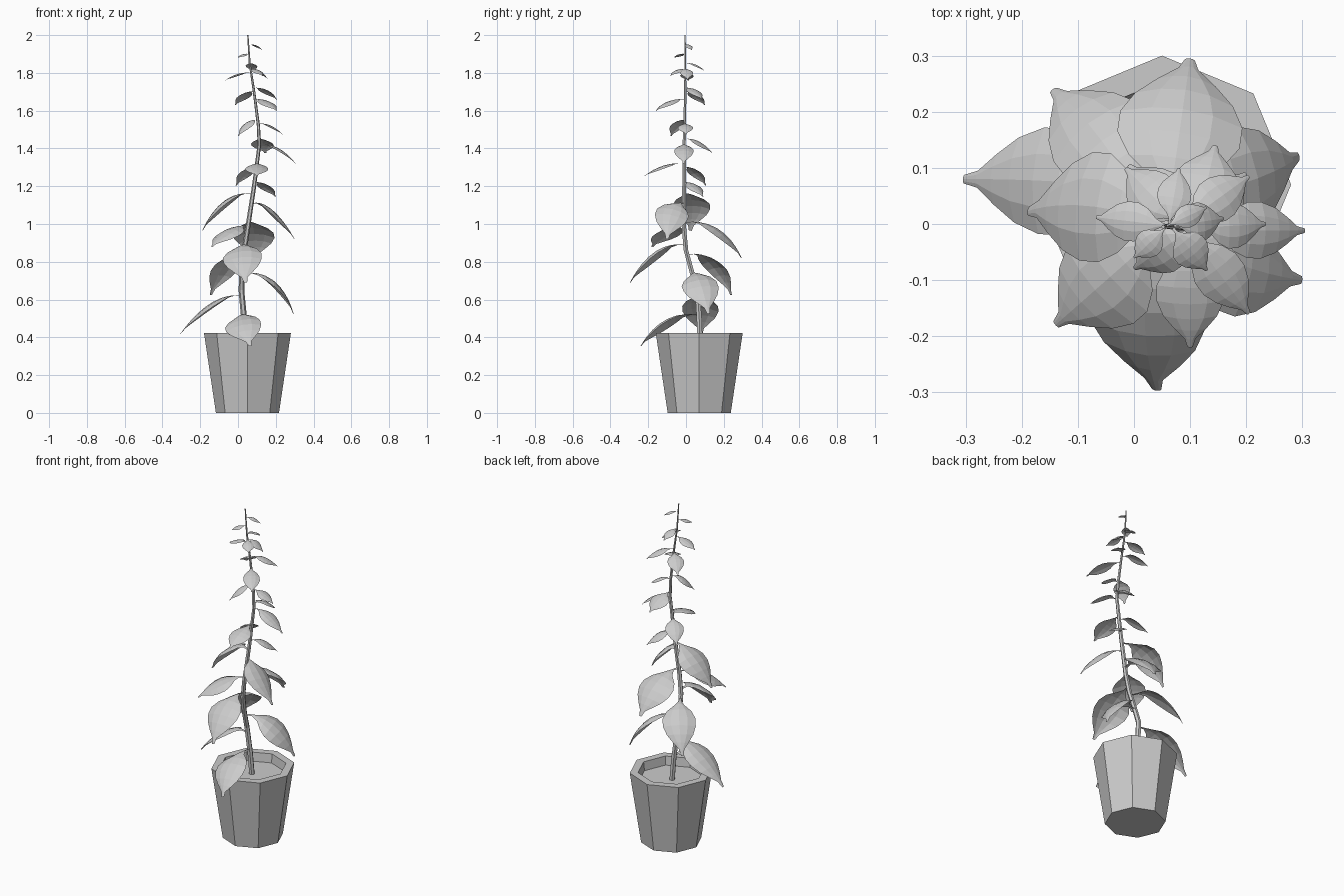
import bpy, bmesh, math
from mathutils import Vector

CX, CY = 0.05, 0.07      # pot axis


def finish(name, bm):
    me = bpy.data.meshes.new(name)
    bm.to_mesh(me)
    bm.free()
    ob = bpy.data.objects.new(name, me)
    bpy.context.collection.objects.link(ob)
    return ob


def tube(name, rings, sides):
    """Loft capped rings given as (centre, radius)."""
    bm = bmesh.new()
    prev = first = None
    for c, r in rings:
        ring = [bm.verts.new((c[0] + r * math.cos(a), c[1] + r * math.sin(a), c[2]))
                for a in (2 * math.pi * i / sides for i in range(sides))]
        if prev:
            for i in range(sides):
                j = (i + 1) % sides
                bm.faces.new((prev[i], prev[j], ring[j], ring[i]))
        else:
            first = ring
        prev = ring
    bm.faces.new(first[::-1])
    bm.faces.new(prev)
    return finish(name, bm)


# Pot: tapered octagon with a rim and a sunken soil surface
tube("pot", [((CX, CY, z), r) for r, z in
             ((0.167, 0), (0.230, 0.422), (0.184, 0.422), (0.178, 0.37))], 8)

# Stem: gently wandering tapered tube
PATH = [(0.042, 0.075, 0.35), (0.032, 0.07, 0.5), (0.018, 0.06, 0.65),
        (0.022, 0.03, 0.75), (0.033, 0.0, 0.86), (0.05, -0.01, 0.97),
        (0.085, -0.01, 1.2), (0.113, -0.01, 1.42), (0.108, -0.007, 1.52),
        (0.085, -0.004, 1.7), (0.062, -0.004, 1.85), (0.052, -0.005, 2.0)]
tube("stem", [(p, 0.016 - 0.0125 * ((p[2] - 0.35) / 1.65) ** 1.5) for p in PATH], 6)


def stem_at(z):
    for a, b in zip(PATH, PATH[1:]):
        if a[2] <= z <= b[2]:
            return Vector(a).lerp(Vector(b), (z - a[2]) / (b[2] - a[2]))


# Leaf outline: (position along leaf, share of full width)
OUTLINE = [(0, 0), (0.12, 0.0), (0.22, 0.3), (0.34, 0.76), (0.48, 1.0),
           (0.62, 1.0), (0.75, 0.8), (0.85, 0.48), (0.93, 0.16), (1, 0.02)]


def leaf(name, z0, tip, width, bend=0.53, roll=0, sway=0):
    """Arched, drooping blade on a thin stalk; sway bows it sideways."""
    p0, p2 = stem_at(z0), Vector(tip)
    flat = Vector((p2.x - p0.x, p2.y - p0.y, 0))
    across = Vector((-flat.y, flat.x, 0)).normalized()
    p1 = p0 + flat * bend + across * sway
    p1.z += 0.1 * (z0 - tip[2]) + 0.005
    a = math.radians(roll)
    bm = bmesh.new()
    prev = None
    for t, w in OUTLINE:
        c = p0 * (1 - t) ** 2 + p1 * 2 * t * (1 - t) + p2 * t * t
        d = (p1 - p0) * (1 - t) + (p2 - p1) * t
        up = d.cross(across).normalized()
        side = across * math.cos(a) + up * math.sin(a)
        up = up * math.cos(a) - across * math.sin(a)
        h = max(w * width / 2, 0.04 * width)
        row = [bm.verts.new(c + side * (u * h) - up * (u * u * h * 0.26))
               for u in (-1, -0.5, 0, 0.5, 1)]
        if prev:
            for i in range(4):
                bm.faces.new((prev[i], row[i], row[i + 1], prev[i + 1]))
        prev = row
    bmesh.ops.recalc_face_normals(bm, faces=bm.faces)
    if sum(f.normal.z for f in bm.faces) < 0:
        bmesh.ops.reverse_faces(bm, faces=bm.faces)
    return finish(name, bm)


# Leaves, bottom to top: (height on stem, tip, width, bend, roll, sway)
LEAVES = [
    (0.52, (0.065, -0.24, 0.355), 0.19, 0.62, 14, -0.06),
    (0.62, (-0.305, 0.08, 0.42), 0.19, 0.5, 0, -0.01),
    (0.74, (0.295, 0.12, 0.525), 0.19, 0.7, 10, -0.03),
    (0.84, (-0.145, 0.24, 0.625), 0.18, 0.68, 0, -0.03),
    (0.89, (0.04, -0.297, 0.69), 0.205, 0.6, 8, -0.04),
    (1.01, (0.10, 0.295, 0.82), 0.22, 0.68),
    (0.99, (-0.14, -0.18, 0.88), 0.18),
    (1.16, (-0.19, 0.023, 0.965), 0.195, 0.64, 0, -0.045),
    (1.11, (0.30, -0.10, 0.92), 0.175, 0.52, -17, -0.03),
    (1.22, (0.20, 0.09, 1.145), 0.10),
    (1.30, (-0.01, 0.105, 1.205), 0.10),
    (1.32, (0.10, -0.22, 1.255), 0.12),
    (1.42, (0.305, -0.012, 1.32), 0.10),
    (1.45, (0.145, 0.14, 1.375), 0.12),
    (1.53, (0.235, 0.0, 1.475), 0.08),
    (1.55, (0.0, -0.08, 1.465), 0.09),
    (1.66, (0.205, -0.16, 1.60), 0.09),
    (1.70, (-0.015, 0.10, 1.63), 0.09),
    (1.72, (0.205, 0.085, 1.66), 0.08),
    (1.80, (-0.068, 0.012, 1.76), 0.07),
    (1.82, (0.16, 0.01, 1.765), 0.07),
    (1.82, (0.13, -0.083, 1.785), 0.065),
    (1.85, (0.08, 0.10, 1.81), 0.06),
    (1.90, (0.0, -0.06, 1.88), 0.05),
    (1.95, (0.13, 0.03, 1.92), 0.04),
]
for n, spec in enumerate(LEAVES, 1):
    leaf(f"leaf_{n:02d}", *spec)
